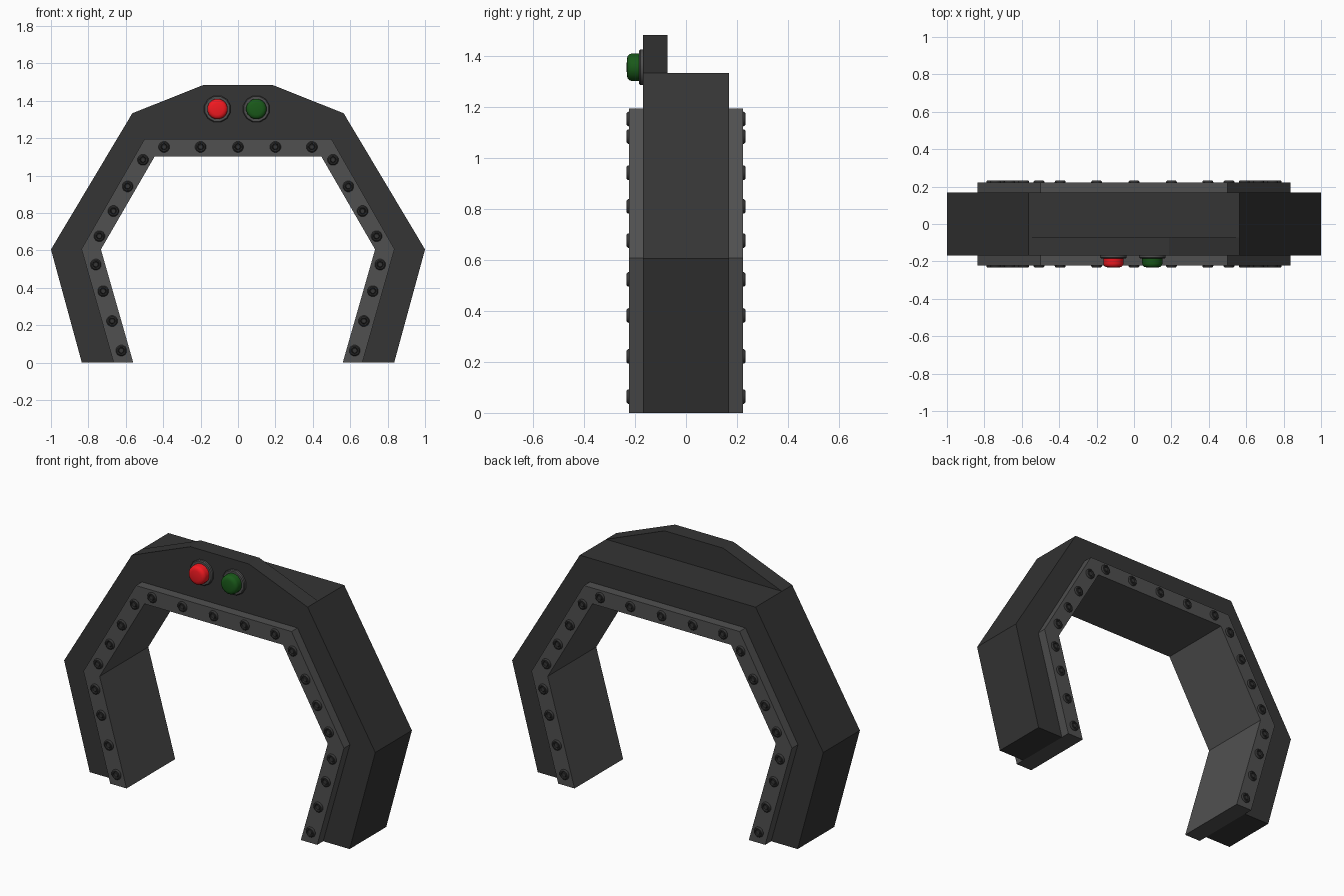
import bpy, bmesh, math
from mathutils import Vector

if "Cube" in bpy.data.objects:
    bpy.data.objects.remove(bpy.data.objects["Cube"])


def material(name, rgb):
    m = bpy.data.materials.new(name)
    m.diffuse_color = (*rgb, 1)
    m.use_nodes = True
    m.node_tree.nodes["Principled BSDF"].inputs["Base Color"].default_value = m.diffuse_color
    return m


DARK = material("dark_grey", (0.035, 0.035, 0.035))
TRIM = material("trim_grey", (0.08, 0.08, 0.08))
RED = material("red", (0.9, 0.01, 0.015))
GREEN = material("green", (0.01, 0.1, 0.01))


def finish(bm, name, mat, smooth=False):
    bmesh.ops.remove_doubles(bm, verts=bm.verts, dist=1e-5)
    bmesh.ops.recalc_face_normals(bm, faces=bm.faces)
    me = bpy.data.meshes.new(name)
    bm.to_mesh(me)
    bm.free()
    me.materials.append(mat)
    ob = bpy.data.objects.new(name, me)
    bpy.context.collection.objects.link(ob)
    if smooth:
        bpy.ops.object.select_all(action='DESELECT')
        ob.select_set(True)
        bpy.context.view_layer.objects.active = ob
        bpy.ops.object.shade_smooth_by_angle(angle=math.radians(40))
    return ob


def mirrored(half):
    return half + [(-x, z) for x, z in reversed(half)]


def extrude_y(bm, y0, y1):
    r = bmesh.ops.extrude_face_region(bm, geom=bm.faces[:])
    verts = [g for g in r["geom"] if isinstance(g, bmesh.types.BMVert)]
    bmesh.ops.translate(bm, verts=verts, vec=(0, y1 - y0, 0))


def arch(name, outer, inner, depth, mat):
    """Arch strip between two half profiles, centred on y = 0."""
    bm = bmesh.new()
    o = [bm.verts.new((x, -depth, z)) for x, z in mirrored(outer)]
    i = [bm.verts.new((x, -depth, z)) for x, z in mirrored(inner)]
    for k in range(len(o) - 1):
        bm.faces.new((o[k], o[k + 1], i[k + 1], i[k]))
    extrude_y(bm, -depth, depth)
    return finish(bm, name, mat)


def lathe(bm, profile, centre, side, segs):
    """Revolve (radius, height) points about y; side is the outward y sign."""
    c = Vector(centre)
    rings = [[bm.verts.new(c + Vector((r * math.cos(2 * math.pi * (k + .5) / segs), side * h,
                                       r * math.sin(2 * math.pi * (k + .5) / segs))))
              for k in range(segs)] if r else [bm.verts.new(c + Vector((0, side * h, 0)))]
             for r, h in profile]
    for a, b in zip(rings, rings[1:]):
        for k in range(segs):
            n = (k + 1) % segs
            loop = [a[k % len(a)], a[n % len(a)], b[n % len(b)], b[k % len(b)]]
            bm.faces.new(list(dict.fromkeys(loop)))


# Main arch body and the deeper inner frame
body_outer = [(0.835, 0), (1.0, 0.605), (0.565, 1.333)]
frame_outer = [(0.665, 0), (0.837, 0.607), (0.5, 1.195)]
frame_inner = [(0.56, 0), (0.733, 0.605), (0.445, 1.103)]
arch("arch_body", body_outer, frame_outer, 0.168, DARK)
arch("inner_frame", frame_outer, frame_inner, 0.223, TRIM)

# Raised sign panel at the front of the top
bm = bmesh.new()
bm.faces.new([bm.verts.new((x, -0.168, z)) for x, z in mirrored([(0.565, 1.333), (0.188, 1.483)])])
extrude_y(bm, -0.168, -0.073)
finish(bm, "top_panel", DARK)

# Bolts on both faces of the frame
half_bolts = [(0.2, 1.153), (0.395, 1.153), (0.508, 1.084), (0.59, 0.942), (0.666, 0.81),
              (0.741, 0.676), (0.76, 0.524), (0.721, 0.382), (0.673, 0.222), (0.624, 0.064)]
bolt = [(0, 0), (0.03, 0), (0.029, 0.006), (0.024, 0.011), (0.018, 0.011),
        (0.015, 0.004), (0.012, 0.009), (0, 0.009)]
for side, name in ((-1, "front_bolts"), (1, "back_bolts")):
    bm = bmesh.new()
    for x, z in mirrored(half_bolts) + [(0, 1.153)]:
        lathe(bm, bolt, (x, side * 0.222, z), side, 12)
    finish(bm, name, DARK, True)

# Signal lights: base ring and rounded lens
base = [(0, 0), (0.073, 0), (0.073, 0.012), (0.068, 0.017), (0, 0.017)]
lens = [(0, 0), (0.055, 0), (0.055, 0.044), (0.052, 0.054), (0.044, 0.061), (0.032, 0.064), (0, 0.065)]
for x, name, mat in ((-0.11, "red", RED), (0.098, "green", GREEN)):
    bm = bmesh.new()
    lathe(bm, base, (x, -0.167, 1.356), -1, 12)
    finish(bm, name + "_light_base", TRIM, True)
    bm = bmesh.new()
    lathe(bm, lens, (x, -0.168, 1.356), -1, 16)
    finish(bm, name + "_light_lens", mat, True)
